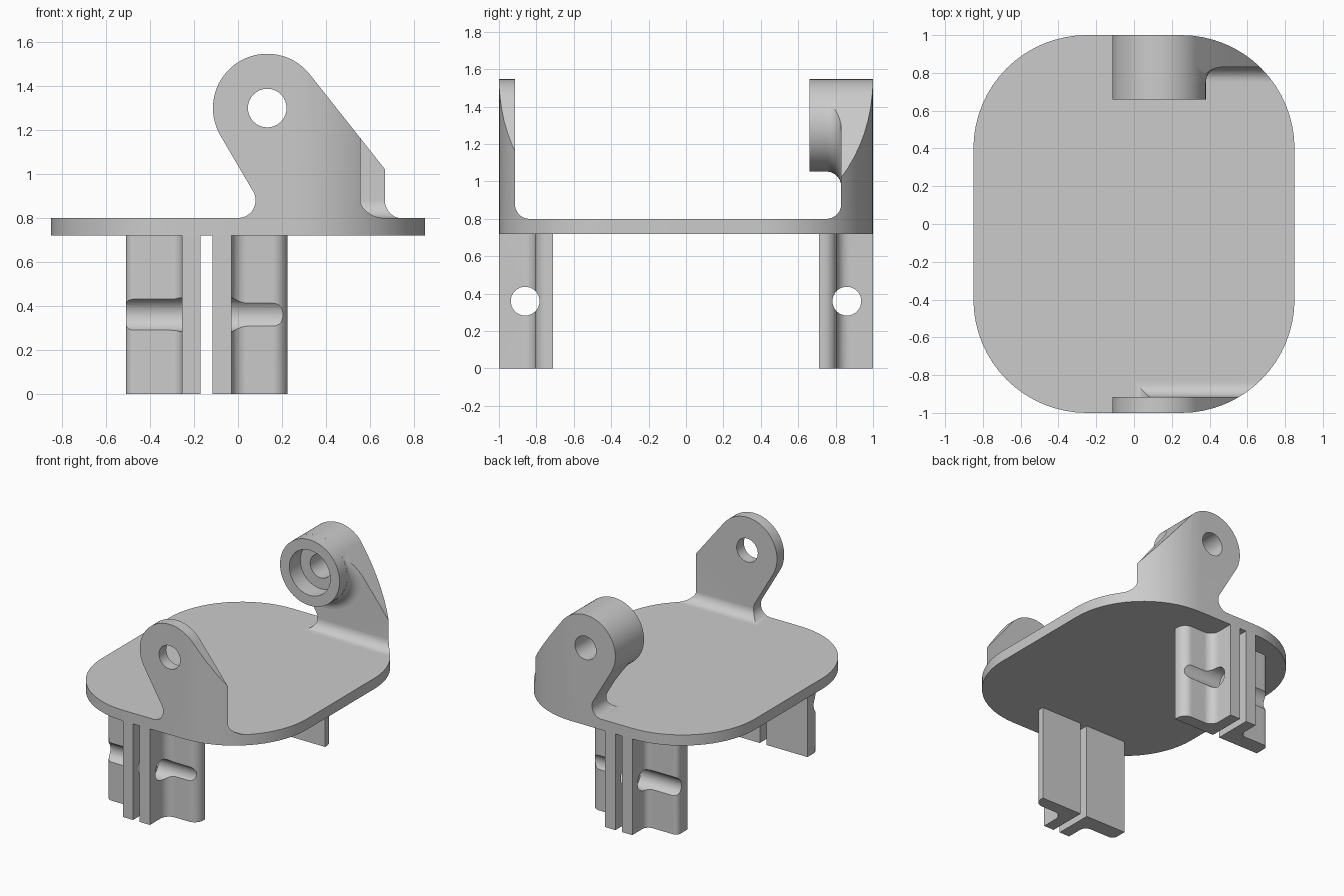
import bpy
import bmesh
from math import cos, sin, radians
from mathutils import Vector

cube = bpy.data.objects.get("Cube")
if cube:
    bpy.data.objects.remove(cube, do_unlink=True)

grey = bpy.data.materials.new("plain grey")
grey.use_nodes = True
grey.diffuse_color = (0.6, 0.6, 0.6, 1)
grey.node_tree.nodes["Principled BSDF"].inputs["Base Color"].default_value = (0.6, 0.6, 0.6, 1)


def arc(cx, cy, r, start, end, steps=16):
    angles = [radians(start + (end - start) * i / steps) for i in range(steps + 1)]
    return [(cx + r * cos(a), cy + r * sin(a)) for a in angles]


def prism(name, profile, axis, low, high):
    """Extrude a closed 2D profile along the given axis."""
    place = {"x": lambda u, v, w: (w, u, v),
             "y": lambda u, v, w: (u, w, v),
             "z": lambda u, v, w: (u, v, w)}[axis]
    bm = bmesh.new()
    face = bm.faces.new([bm.verts.new(place(u, v, low)) for u, v in profile])
    grown = bmesh.ops.extrude_face_region(bm, geom=[face])["geom"]
    shift = Vector(place(0, 0, high - low))
    bmesh.ops.translate(bm, verts=[g for g in grown if isinstance(g, bmesh.types.BMVert)], vec=shift)
    return finish_mesh(name, bm)


def finish_mesh(name, bm):
    bmesh.ops.recalc_face_normals(bm, faces=bm.faces)
    mesh = bpy.data.meshes.new(name)
    bm.to_mesh(mesh)
    bm.free()
    mesh.materials.append(grey)
    obj = bpy.data.objects.new(name, mesh)
    bpy.context.collection.objects.link(obj)
    return obj


def select(obj):
    bpy.ops.object.select_all(action="DESELECT")
    obj.select_set(True)
    bpy.context.view_layer.objects.active = obj


def boolean(obj, cutter, operation):
    """Apply a boolean and throw the cutter away."""
    select(obj)
    mod = obj.modifiers.new("cut", "BOOLEAN")
    mod.operation, mod.solver, mod.object = operation, "EXACT", cutter
    bpy.ops.object.modifier_apply(modifier=mod.name)
    bpy.data.objects.remove(cutter, do_unlink=True)


def smooth(obj):
    select(obj)
    bpy.ops.object.shade_smooth_by_angle(angle=radians(30))


def drill(obj, axis, u, v, r, low, high):
    boolean(obj, prism("drill", arc(u, v, r, 0, 348.75, 31), axis, low, high), "DIFFERENCE")


# Rounded base plate
CORNER = 0.6
outline = (arc(0.25, 0.4, CORNER, 0, 90) + arc(-0.25, 0.4, CORNER, 90, 180)
           + arc(-0.25, -0.4, CORNER, 180, 270) + arc(0.25, -0.4, CORNER, 270, 360))
smooth(prism("base_plate", outline, "z", 0.72, 0.80))

# Ear shape seen from the front, with a fillet at its left foot
PX, PZ, PR = 0.133, 1.30, 0.247
FILLET = 0.08
ear_shape = (arc(PX, PZ, PR, 38.5, 211, 40) + arc(0.0, 0.88, FILLET, 31, -90)
             + [(0.0, 0.78), (0.86, 0.78)])


def ear(name, side, face):
    """Ear trimmed to the plate outline, with a filleted inner foot."""
    obj = prism(name, ear_shape, "y", side * 0.6, side * 1.1)
    foot = face - FILLET
    depth = ([(1.2, 0.75), (foot, 0.75)] + arc(foot, 0.88, FILLET, -90, 0)
             + [(face, 1.7), (1.2, 1.7)])
    boolean(obj, prism("depth", [(side * d, z) for d, z in depth], "x", -1, 1.2), "INTERSECT")
    boolean(obj, prism("trim", outline, "z", 0.7, 1.8), "INTERSECT")
    drill(obj, "y", PX, PZ, 0.088, -1.3, 1.3)
    return obj


smooth(ear("front_ear", -1, 0.915))
smooth(ear("back_ear", 1, 0.83))

# Pivot boss with a counterbore on the back ear
boss = prism("pivot_boss", arc(PX, PZ, PR, 0, 354.375, 63), "y", 0.66, 0.85)

# Flared fillet where the boss meets the ear
bm = bmesh.new()
rings = []
flare_curve = [(PR + 0.001, 0.75)] + arc(PR + FILLET, 0.75, FILLET, 180, 90, 10)[1:] + [(PR + FILLET, 0.84)]
for r, y in flare_curve:
    rings.append([bm.verts.new((x, y, z)) for x, z in arc(PX, PZ, r, 0, 354.375, 63)])
for a, b in zip(rings, rings[1:]):
    for i in range(len(a)):
        j = (i + 1) % len(a)
        bm.faces.new((a[i], a[j], b[j], b[i]))
bm.faces.new(rings[0])
bm.faces.new(rings[-1])
flare = finish_mesh("boss_fillet", bm)
boolean(flare, prism("trim", ear_shape, "y", 0.6, 1.1), "INTERSECT")

for part in (boss, flare):
    drill(part, "y", PX, PZ, 0.17, 0.5, 0.79)
    drill(part, "y", PX, PZ, 0.088, 0.5, 1.3)
    smooth(part)

# Clip halves below the plate: a flat tongue with a curved wing
MID = -0.1425


def clip(name, side, wing, surface, root, tip):
    section = ([(0.0275, 0.71), (0.0275, 1.0), (0.1125, 1.0)]
               + arc(0.1125 + root, surface + root, root, 180, 270, 10)
               + arc(0.3675 - tip, surface - tip, tip, 90, 0, 10)
               + [(0.3675, 0.71)])
    obj = prism(name, [(MID + wing * u, side * d) for u, d in section], "z", 0, 0.73)
    drill(obj, "x", side * 0.86, 0.36, 0.077, -1, 1)
    smooth(obj)


for label, side in (("front", -1), ("back", 1)):
    clip(label + "_left_clip", side, 1, 0.804, 0.07, 0.07)
    clip(label + "_right_clip", side, -1, 0.83, 0.05, 0.04)
